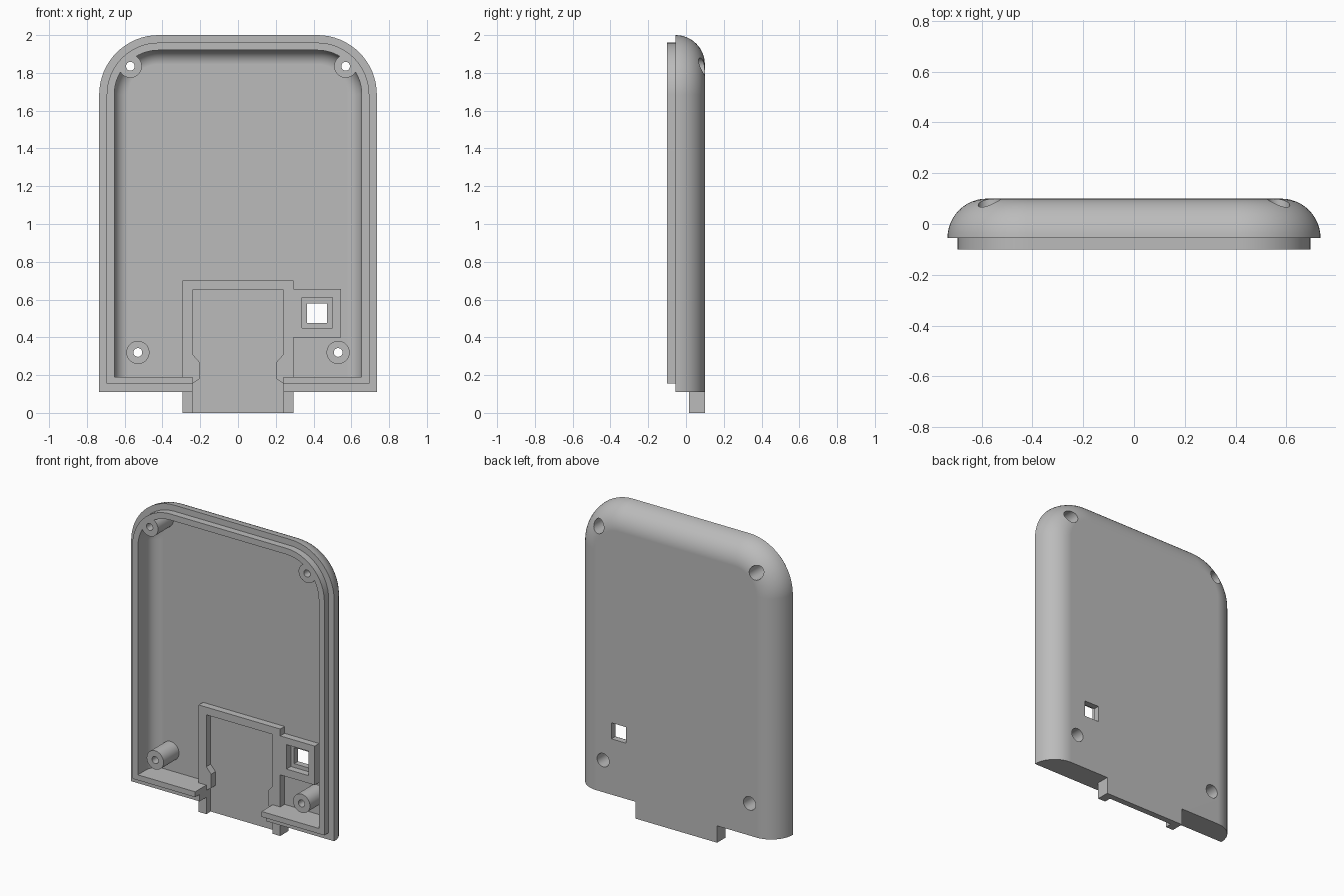
import bpy, bmesh, math
from mathutils import Matrix

if "Cube" in bpy.data.objects:
    bpy.data.objects.remove(bpy.data.objects["Cube"], do_unlink=True)

grey = bpy.data.materials.new("plain grey")
grey.use_nodes = True
colour = (0.5, 0.5, 0.5, 1)
grey.diffuse_color = colour
grey.node_tree.nodes["Principled BSDF"].inputs["Base Color"].default_value = colour


def finish(name, bm):
    bmesh.ops.recalc_face_normals(bm, faces=bm.faces)
    mesh = bpy.data.meshes.new(name)
    bm.to_mesh(mesh)
    bm.free()
    mesh.materials.append(grey)
    ob = bpy.data.objects.new(name, mesh)
    bpy.context.collection.objects.link(ob)
    return ob


def loft(name, outlines):
    """Skin equal-length closed outlines and cap both ends."""
    bm = bmesh.new()
    rings = [[bm.verts.new(p) for p in o] for o in outlines]
    n = len(rings[0])
    for a, b in zip(rings, rings[1:]):
        for i in range(n):
            j = (i + 1) % n
            bm.faces.new((a[i], a[j], b[j], b[i]))
    bm.faces.new(rings[0])
    bm.faces.new(rings[-1])
    return finish(name, bm)


def arch(inset, bottom, y, steps=16):
    """Outline with square bottom corners and round top corners."""
    r = 0.315 - inset
    pts = [(0.42 + r, y, bottom)]
    for side, start in ((1, 0), (-1, math.pi / 2)):
        for i in range(steps + 1):
            a = start + i / steps * math.pi / 2
            pts.append((side * 0.42 + r * math.cos(a), y, 1.685 + r * math.sin(a)))
    return pts + [(-0.42 - r, y, bottom)]


def rounded(inset, bottom, y, r, steps=12):
    """Outlines of a quarter-round edge that ends on a flat back."""
    angles = [i / steps * math.pi / 2 for i in range(steps + 1)]
    return [arch(inset + r * (1 - math.cos(a)), bottom, y + r * math.sin(a)) for a in angles]


def prism(name, points, y0, y1):
    return loft(name, [[(x, y, z) for x, z in points] for y in (y0, y1)])


def box(name, x0, x1, y0, y1, z0, z1):
    return prism(name, [(x0, z0), (x1, z0), (x1, z1), (x0, z1)], y0, y1)


def rod(name, x, z, r, y0, y1):
    bm = bmesh.new()
    place = Matrix.Translation((x, (y0 + y1) / 2, z)) @ Matrix.Rotation(math.pi / 2, 4, "X")
    bmesh.ops.create_cone(bm, cap_ends=True, segments=40, radius1=r, radius2=r,
                          depth=y1 - y0, matrix=place)
    return finish(name, bm)


def combine(target, tool, operation):
    mod = target.modifiers.new("combine", "BOOLEAN")
    mod.operation, mod.solver, mod.object = operation, "EXACT", tool
    bpy.context.view_layer.objects.active = target
    bpy.ops.object.modifier_apply(modifier=mod.name)
    bpy.data.objects.remove(tool, do_unlink=True)


screws = [(s * x, z) for s in (-1, 1) for x, z in ((0.57, 1.835), (0.53, 0.32))]

# Solid shell with a stepped front lip and a rounded back
shell = loft("case_back", [arch(0.04, 0.155, -0.1), arch(0.04, 0.155, -0.055)]
             + rounded(0, 0.11, -0.055, 0.155))

# Hollow inside, leaving the screw posts standing
cavity = loft("cavity", [arch(0.08, 0.19, -0.2)] + rounded(0.08, 0.19, -0.015, 0.075))
for x, z in screws:
    combine(cavity, rod("post", x, z, 0.061, -0.1, 0.2), "DIFFERENCE")
combine(shell, cavity, "DIFFERENCE")

# Gap in the bottom wall, with the tongue below it
combine(shell, box("gap", -0.24, 0.24, -0.2, 0.06, 0, 0.25), "DIFFERENCE")
combine(shell, box("tongue", -0.295, 0.295, 0.06, 0.1, 0, 0.15), "UNION")

# Raised frame around the connector bay, with snap bumps and a side block
inner = [(0.24, 0), (0.24, 0.155), (0.205, 0.18), (0.205, 0.27), (0.24, 0.31), (0.24, 0.65)]
frame = [(-0.295, 0), (-0.295, 0.7), (0.295, 0.7), (0.295, 0.655), (0.545, 0.655),
         (0.545, 0.4), (0.295, 0.4), (0.295, 0)]
frame += inner + [(-x, z) for x, z in reversed(inner)]
combine(shell, prism("bay_frame", frame, 0.015, 0.08), "UNION")

# Stepped square window in the side block
combine(shell, box("window_recess", 0.34, 0.5, -0.05, 0.06, 0.45, 0.61), "DIFFERENCE")
combine(shell, box("window", 0.365, 0.47, -0.05, 0.2, 0.475, 0.58), "DIFFERENCE")

# Screw holes, wider from the back
for x, z in screws:
    combine(shell, rod("screw_hole", x, z, 0.023, -0.2, 0.2), "DIFFERENCE")
    combine(shell, rod("head_hole", x, z, 0.044, -0.05, 0.2), "DIFFERENCE")

# Smooth rounded faces, crisp edges
bpy.ops.object.select_all(action="DESELECT")
shell.select_set(True)
bpy.context.view_layer.objects.active = shell
bpy.ops.object.shade_smooth_by_angle(angle=math.radians(30))
normals = shell.modifiers.new("even_shading", "WEIGHTED_NORMAL")
normals.keep_sharp = True
